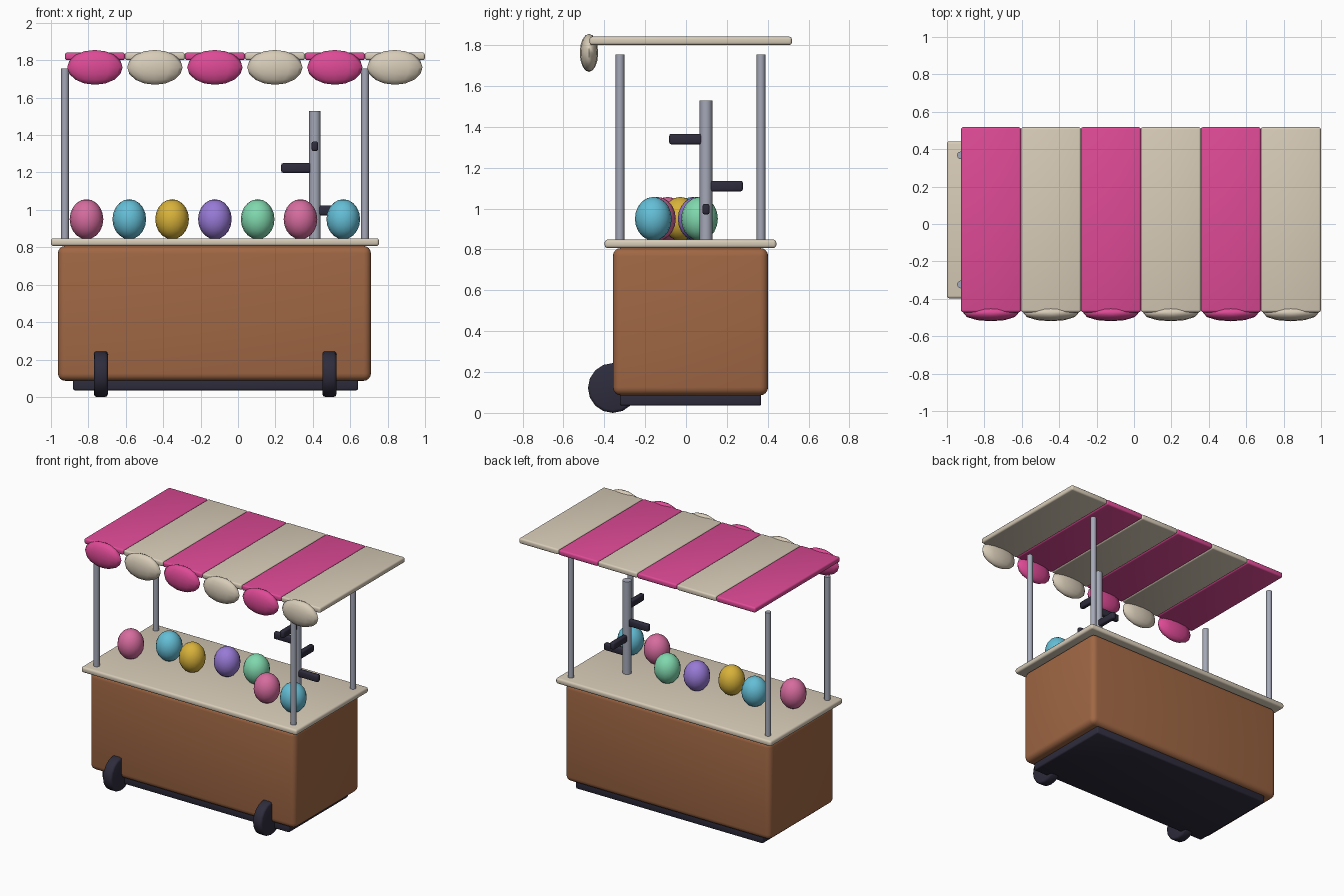
import bpy, bmesh, math
from mathutils import Matrix, Vector

if "Cube" in bpy.data.objects:
    bpy.data.objects.remove(bpy.data.objects["Cube"])


def material(name, rgb):
    # sRGB 0-255 to linear
    m = bpy.data.materials.new(name)
    lin = [((c / 255 + 0.055) / 1.055) ** 2.4 for c in rgb]
    m.diffuse_color = (*lin, 1)
    m.use_nodes = True
    m.node_tree.nodes["Principled BSDF"].inputs["Base Color"].default_value = m.diffuse_color
    return m


BROWN = material("brown wood", (160, 103, 68))
BEIGE = material("beige", (216, 204, 184))
DARK = material("dark rubber", (46, 44, 60))
STEEL = material("steel grey", (165, 169, 184))
PINK = material("hot pink", (222, 74, 150))
ROSE = material("rose", (214, 108, 158))
CYAN = material("sky blue", (100, 190, 214))
YELLOW = material("yellow", (216, 178, 58))
PURPLE = material("purple", (152, 122, 214))
GREEN = material("mint green", (128, 216, 174))


def finish(name, bm, mat, angle=50):
    mesh = bpy.data.meshes.new(name)
    bm.to_mesh(mesh)
    bm.free()
    mesh.materials.append(mat)
    mesh.shade_smooth()
    mesh.set_sharp_from_angle(angle=math.radians(angle))
    ob = bpy.data.objects.new(name, mesh)
    bpy.context.collection.objects.link(ob)
    return ob


def box(name, lo, hi, mat, bevel=0.0, segments=3):
    lo, hi = Vector(lo), Vector(hi)
    bm = bmesh.new()
    bmesh.ops.create_cube(bm, size=1, matrix=Matrix.Translation((lo + hi) / 2)
                          @ Matrix.Diagonal((*(hi - lo), 1)))
    if bevel:
        bmesh.ops.bevel(bm, geom=bm.edges[:], offset=bevel, segments=segments,
                        profile=0.5, affect='EDGES')
    return finish(name, bm, mat)


def cylinder(name, centre, radius, depth, mat, sides=12, axis='Z', bevel=0.0):
    bm = bmesh.new()
    rot = Matrix.Rotation(math.pi / 2, 4, 'Y') if axis == 'X' else Matrix()
    bmesh.ops.create_cone(bm, cap_ends=True, segments=sides, radius1=radius,
                          radius2=radius, depth=depth,
                          matrix=Matrix.Translation(centre) @ rot)
    if bevel:
        rims = [e for e in bm.edges if any(len(f.verts) > 4 for f in e.link_faces)]
        bmesh.ops.bevel(bm, geom=rims, offset=bevel, segments=2,
                        profile=0.5, affect='EDGES')
    return finish(name, bm, mat)


def ellipsoid(name, centre, radii, mat, u=16, v=10):
    bm = bmesh.new()
    bmesh.ops.create_uvsphere(bm, u_segments=u, v_segments=v, radius=1,
                              matrix=Matrix.Translation(centre)
                              @ Matrix.Diagonal((*radii, 1)))
    return finish(name, bm, mat, 70)


# Cart body, counter and plinth
box("cart_body", (-0.963, -0.358, 0.086), (0.711, 0.402, 0.807), BROWN, 0.04, 4)
box("counter_top", (-1.0, -0.398, 0.807), (0.754, 0.442, 0.848), BEIGE, 0.014)
box("plinth", (-0.882, -0.324, 0.035), (0.642, 0.368, 0.11), DARK, 0.01, 2)

# Wheels on the front
for side, x in (("left", -0.733), ("right", 0.489)):
    cylinder(f"wheel_{side}", (x, -0.358, 0.122), 0.122, 0.074, DARK, 16, 'X', 0.014)

# Canopy posts
for side, x in (("left", -0.925), ("right", 0.679)):
    for end, y in (("front", -0.323), ("back", 0.367)):
        cylinder(f"{end}_{side}_post", (x, y, 1.295), 0.021, 0.92, STEEL)

# Striped canopy with a scalloped front edge
for i in range(6):
    x0 = -0.925 + i * 0.3207
    mat = BEIGE if i % 2 else PINK
    box(f"canopy_stripe_{i + 1}", (x0, -0.472, 1.801), (x0 + 0.3207, 0.518, 1.841),
        mat, 0.012)
    ellipsoid(f"canopy_scallop_{i + 1}", (x0 + 0.16, -0.475, 1.762),
              (0.148, 0.045, 0.093), mat, 12, 8)

# Row of coloured eggs on the counter
egg_y = (-0.09, 0.03, -0.028, 0.05, 0.066, -0.14, -0.16)
egg_mats = (ROSE, CYAN, YELLOW, PURPLE, GREEN, ROSE, CYAN)
for i, (y, mat) in enumerate(zip(egg_y, egg_mats)):
    ellipsoid(f"egg_{i + 1}", (-0.81 + i * 0.2288, y, 0.95), (0.09, 0.09, 0.107), mat)

# Display stand with four pegs around it
SX, SY = 0.411, 0.098
cylinder("stand_pole", (SX, SY, 1.187), 0.031, 0.684, STEEL)
for i, (dx, dy, z) in enumerate(((1, 0, 0.997), (0, 1, 1.11),
                                 (-1, 0, 1.224), (0, -1, 1.34))):
    # each peg runs outward from the pole centre
    cx, cy = SX + dx * 0.09, SY + dy * 0.09
    hx, hy = (0.09, 0.017) if dx else (0.017, 0.09)
    box(f"stand_peg_{i + 1}", (cx - hx, cy - hy, z - 0.026),
        (cx + hx, cy + hy, z + 0.026), DARK, 0.01, 2)
